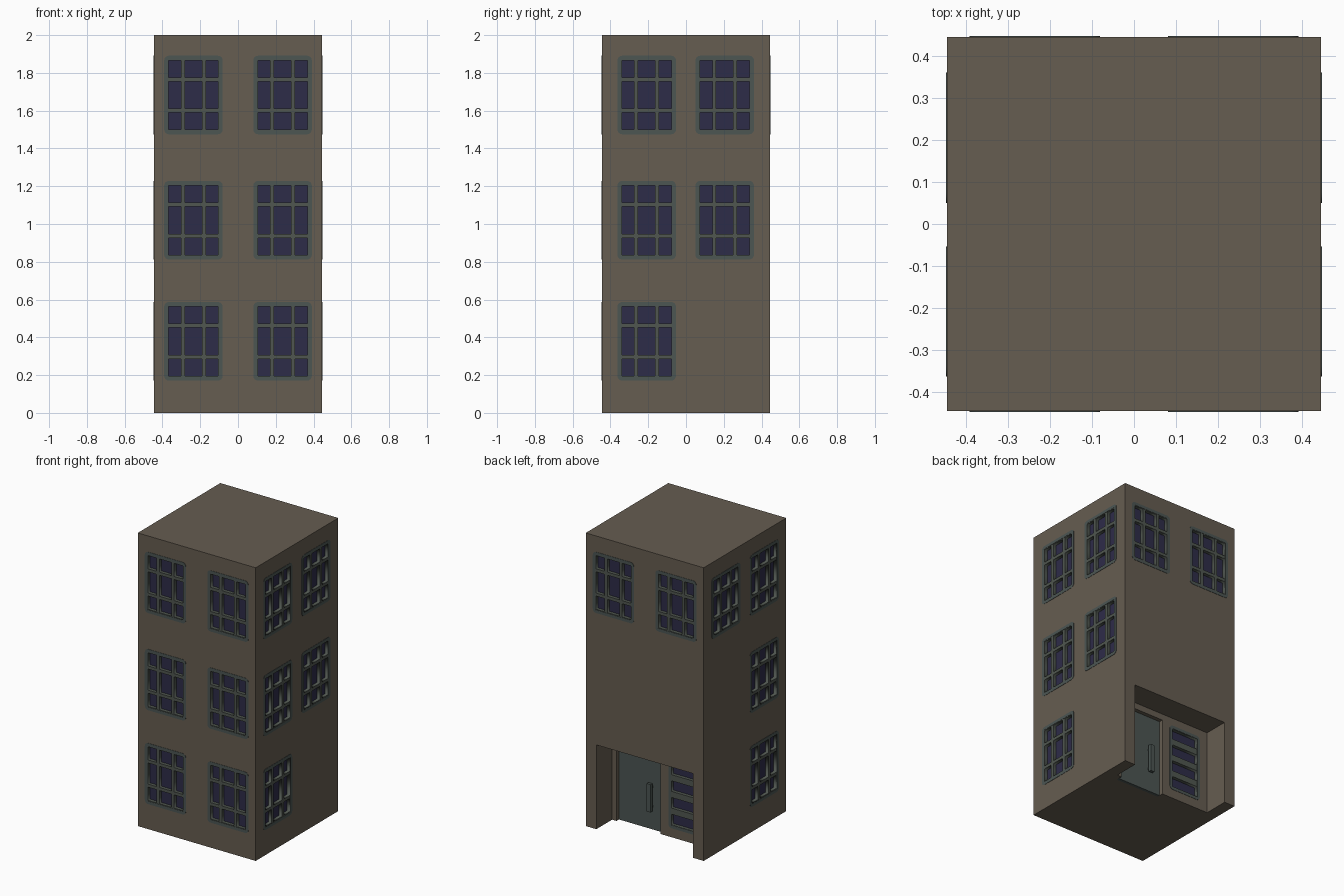
import bpy, bmesh, math
from mathutils import Matrix, Vector

if "Cube" in bpy.data.objects:
    bpy.data.objects.remove(bpy.data.objects["Cube"])


def material(name, color):
    m = bpy.data.materials.new(name)
    m.diffuse_color = (*color, 1)
    m.use_nodes = True
    m.node_tree.nodes["Principled BSDF"].inputs["Base Color"].default_value = m.diffuse_color
    return m


WALL = material("brown_wall", (0.133, 0.109, 0.082))
TRIM = material("grey_green_trim", (0.072, 0.092, 0.086))
BAR = material("grey_green_bars", (0.080, 0.094, 0.080))
GLASS = material("navy_glass", (0.027, 0.025, 0.066))

H = 0.445           # half width of the tower
RECESS_Y = 0.275    # back wall of the entrance recess
DOOR_Y = 0.248      # front face of the door


def link(name, mesh, matrix=None):
    ob = bpy.data.objects.new(name, mesh)
    bpy.context.collection.objects.link(ob)
    if matrix:
        ob.matrix_world = matrix
    return ob


def box(name, lo, hi, mat, matrix=None):
    bm = bmesh.new()
    bmesh.ops.create_cube(bm, size=1)
    for v in bm.verts:
        v.co = Vector([(a + b) / 2 + c * (b - a) for a, b, c in zip(lo, hi, v.co)])
    mesh = bpy.data.meshes.new(name)
    bm.to_mesh(mesh)
    bm.free()
    mesh.materials.append(mat)
    return link(name, mesh, matrix)


def rect(x0, x1, y0, y1, r=0):
    """Rectangle outline, with rounded corners when r > 0."""
    if not r:
        return [(x0, y0), (x1, y0), (x1, y1), (x0, y1)]
    pts = []
    for i, (cx, cy) in enumerate([(x1 - r, y1 - r), (x0 + r, y1 - r),
                                  (x0 + r, y0 + r), (x1 - r, y0 + r)]):
        for k in range(5):
            a = math.pi / 2 * (i + k / 4)
            pts.append((cx + r * math.cos(a), cy + r * math.sin(a)))
    return pts


def pierced_plate(name, outlines, back, front, mat):
    """Extruded mesh: first outline is the edge, the others are holes."""
    cu = bpy.data.curves.new(name, 'CURVE')
    cu.dimensions = '2D'
    cu.fill_mode = 'BOTH'
    cu.extrude = (front - back) / 2
    for pts in outlines:
        sp = cu.splines.new('POLY')
        sp.points.add(len(pts) - 1)
        for p, (x, y) in zip(sp.points, pts):
            p.co = (x, y, 0, 1)
        sp.use_cyclic_u = True
    tmp = link(name, cu)
    dg = bpy.context.evaluated_depsgraph_get()
    mesh = bpy.data.meshes.new_from_object(tmp.evaluated_get(dg))
    bpy.data.objects.remove(tmp)
    mesh.transform(Matrix.Translation((0, 0, (front + back) / 2)))
    mesh.materials.clear()
    mesh.materials.append(mat)
    return mesh


def cut(target, lo, hi, matrix=None):
    cutter = box("cutter", lo, hi, WALL, matrix)
    cutter.hide_render = True
    mod = target.modifiers.new("cut", 'BOOLEAN')
    mod.operation = 'DIFFERENCE'
    mod.solver = 'EXACT'
    mod.object = cutter
    bpy.context.view_layer.objects.active = target
    bpy.ops.object.modifier_apply(modifier=mod.name)
    bpy.data.objects.remove(cutter)


def window_set(name, w, h, cols, rows):
    """Trim and bar meshes for a window of half size w, h with given panes."""
    e = 0.021
    trim = pierced_plate(name + "_trim", [rect(-w, w, -h, h, 0.025),
                         rect(e - w, w - e, e - h, h - e)], -0.028, 0.002, TRIM)
    holes = [rect(a, b, c, d) for a, b in cols for c, d in rows]
    e -= 0.002
    bars = pierced_plate(name + "_bars", [rect(e - w, w - e, e - h, h - e)] + holes,
                         -0.028, 0.0, BAR)
    return name, w, h, trim, bars


def place_window(kind, pos, normal):
    name, w, h, trim, bars = kind
    n, up = Vector(normal), Vector((0, 0, 1))
    m = Matrix((up.cross(n), up, n)).transposed().to_4x4()
    m.translation = pos
    a, b = w - 0.012, h - 0.012
    cut(tower, (-a, -b, -0.032), (a, b, 0.05), m)
    link(name + "_trim", trim, m)
    link(name + "_bars", bars, m)
    box(name + "_glass", (-a, -b, -0.031), (a, b, -0.023), GLASS, m)


# tower block with entrance recess and door opening
tower = box("tower_walls", (-H, -H, 0), (H, H, 2), WALL)
cut(tower, (-0.365, RECESS_Y, -0.1), (0.365, 0.6, 0.575))
cut(tower, (0.0, DOOR_Y - 0.02, -0.1), (0.332, 0.4, 0.532))

# paned windows on all four sides
paned = window_set("window", 0.155, 0.208,
                   [(-0.131, -0.066), (-0.045, 0.045), (0.066, 0.131)],
                   [(-0.183, -0.093), (-0.072, 0.072), (0.093, 0.183)])
TOP, MID, LOW = 1.683, 1.02, 0.379
for z in (TOP, MID, LOW):
    for s in (-1, 1):
        place_window(paned, (s * 0.236, -H, z), (0, -1, 0))
        place_window(paned, (s * H, -0.208, z), (s, 0, 0))
for s in (-1, 1):
    place_window(paned, (s * H, 0.205, TOP), (s, 0, 0))
    place_window(paned, (s * 0.236, H, TOP), (0, 1, 0))
place_window(paned, (H, 0.205, MID), (1, 0, 0))

# slatted window beside the door
slats = window_set("entrance_window", 0.122, 0.23, [(-0.1, 0.1)],
                   [(c - 0.036, c + 0.036) for c in (-0.171, -0.057, 0.057, 0.171)])
place_window(slats, (-0.182, RECESS_Y, 0.292), (0, 1, 0))

# door and pull handle
box("door", (0.0, DOOR_Y - 0.02, 0), (0.332, DOOR_Y, 0.532), TRIM)
box("handle_bar", (0.07, DOOR_Y + 0.014, 0.13), (0.1, DOOR_Y + 0.034, 0.32), TRIM)
for z in (0.15, 0.285):
    box("handle_mount", (0.076, DOOR_Y, z), (0.094, DOOR_Y + 0.016, z + 0.015), TRIM)
